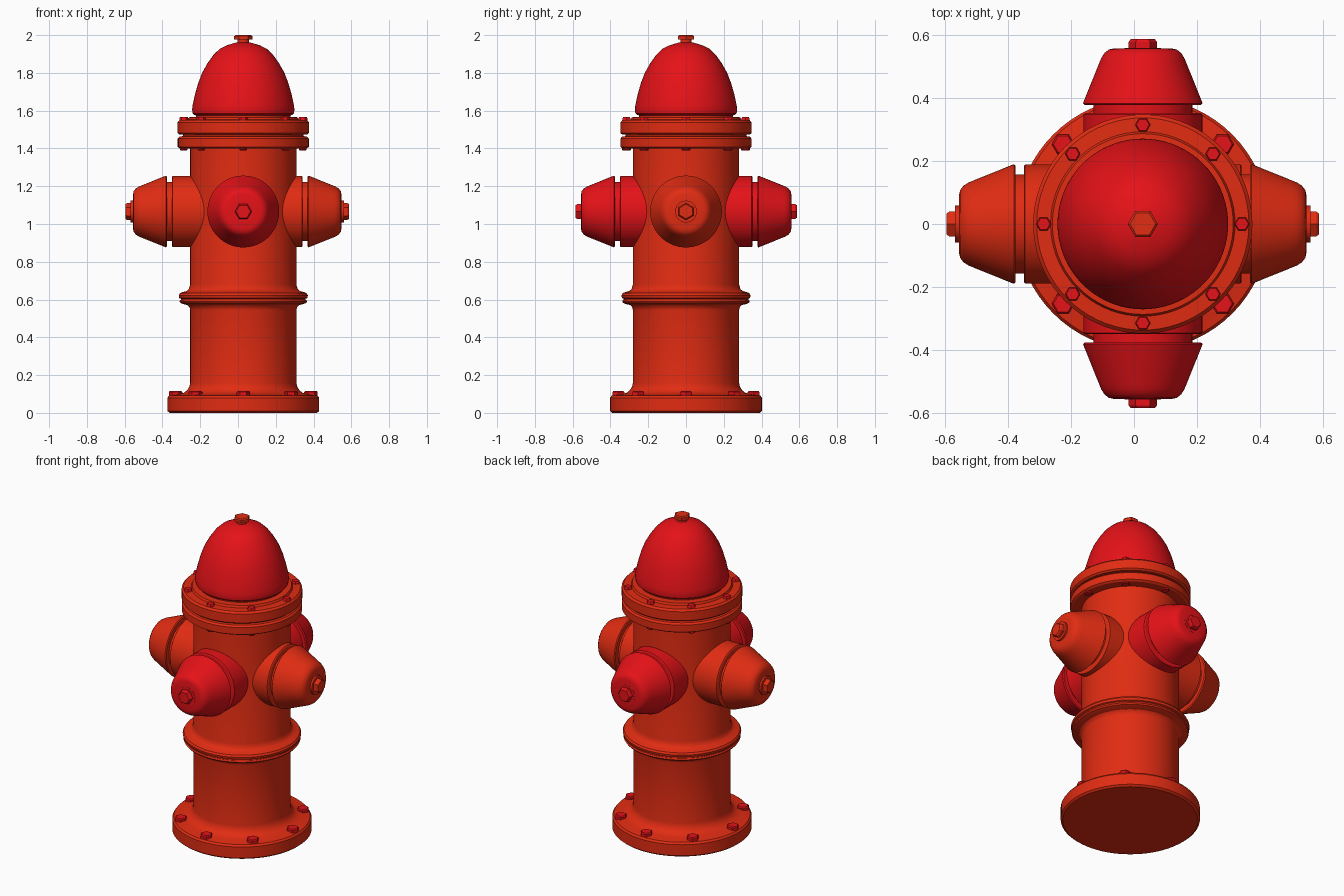
import bpy, math
from mathutils import Matrix, Vector

if "Cube" in bpy.data.objects:
    bpy.data.objects.remove(bpy.data.objects["Cube"])

CX = 0.028  # body axis sits slightly off the overall centre


def material(name, color):
    m = bpy.data.materials.new(name)
    m.diffuse_color = (*color, 1)
    m.use_nodes = True
    m.node_tree.nodes["Principled BSDF"].inputs["Base Color"].default_value = m.diffuse_color
    return m


ORANGE = material("orange_red_paint", (0.75, 0.025, 0.006))
RED = material("red_paint", (0.78, 0.006, 0.009))


def lathe(name, profile, mat, origin=(CX, 0, 0), axis=(0, 0, 1), seg=72):
    """Revolve (radius, height) points about an axis, with closed ends."""
    rot = Vector((0, 0, 1)).rotation_difference(Vector(axis)).to_matrix().to_4x4()
    xf = Matrix.Translation(origin) @ rot
    verts = [xf @ Vector((r * math.cos(2 * math.pi * i / seg),
                          r * math.sin(2 * math.pi * i / seg), h))
             for r, h in profile for i in range(seg)]
    faces = [(k * seg + i, k * seg + (i + 1) % seg,
              (k + 1) * seg + (i + 1) % seg, (k + 1) * seg + i)
             for k in range(len(profile) - 1) for i in range(seg)]
    last = (len(profile) - 1) * seg
    faces += [tuple(reversed(range(seg))), tuple(range(last, last + seg))]
    me = bpy.data.meshes.new(name)
    me.from_pydata(verts, [], faces)
    me.polygons.foreach_set("use_smooth", [True] * len(me.polygons))
    me.set_sharp_from_angle(angle=math.radians(32))
    me.materials.append(mat)
    ob = bpy.data.objects.new(name, me)
    bpy.context.collection.objects.link(ob)
    return ob


def bolt(name, r, h, mat, origin, axis=(0, 0, 1)):
    lathe(name, [(r, 0), (r, h * 0.75), (r * 0.85, h)], mat, origin, axis, seg=6)


def bolt_ring(name, radius, z, r, h, mat, axis=(0, 0, 1)):
    for i in range(8):
        a = i * math.pi / 4
        bolt(f"{name}_{i + 1}", r, h, mat,
             (CX + radius * math.cos(a), radius * math.sin(a), z), axis)


# Base flange and lower barrel, up to the lower half of the middle ring
lathe("lower_barrel", [
    (0.39, 0), (0.402, 0.01), (0.402, 0.08), (0.393, 0.092), (0.34, 0.1),
    (0.315, 0.106), (0.297, 0.12), (0.285, 0.14), (0.281, 0.16),
    (0.281, 0.545), (0.285, 0.56), (0.296, 0.571), (0.318, 0.576),
    (0.333, 0.582), (0.338, 0.59), (0.333, 0.598)], ORANGE)

# Upper barrel with the upper half of the middle ring
lathe("upper_barrel", [
    (0.33, 0.598), (0.33, 0.604), (0.339, 0.608), (0.342, 0.622), (0.335, 0.634),
    (0.32, 0.64), (0.3, 0.645), (0.288, 0.656), (0.281, 0.68),
    (0.281, 1.41)], ORANGE)

# Pair of bolted flanges under the bonnet
lathe("lower_flange", [
    (0.335, 1.4), (0.347, 1.408), (0.347, 1.452), (0.337, 1.463),
    (0.32, 1.465), (0.32, 1.476)], ORANGE)
lathe("upper_flange", [
    (0.337, 1.473), (0.348, 1.482), (0.348, 1.538), (0.337, 1.55),
    (0.293, 1.552), (0.287, 1.565), (0.25, 1.567), (0.25, 1.585)], ORANGE)

# Domed bonnet and operating nut
lathe("bonnet", [
    (0.24, 1.575), (0.257, 1.576), (0.268, 1.586), (0.271, 1.605), (0.268, 1.63),
    (0.256, 1.685), (0.239, 1.745), (0.218, 1.8), (0.19, 1.85), (0.158, 1.895),
    (0.125, 1.927), (0.09, 1.945), (0.055, 1.956), (0.04, 1.96)], RED)
lathe("nut_collar", [(0.03, 1.95), (0.03, 1.982)], ORANGE, seg=24)
bolt("operating_nut", 0.048, 0.024, ORANGE, (CX, 0, 1.976))

# Bolt circles
bolt_ring("base_bolt", 0.358, 0.09, 0.036, 0.026, RED)
bolt_ring("flange_bolt", 0.315, 1.546, 0.024, 0.02, RED)
bolt_ring("flange_lower_bolt", 0.315, 1.405, 0.024, 0.015, RED, (0, 0, -1))

# Four outlets: barrel, recessed neck, tapered cap and end nut
OUTLETS = [("left", (-1, 0, 0), ORANGE, 0.0), ("right", (1, 0, 0), ORANGE, -0.008),
           ("front", (0, -1, 0), RED, 0.0), ("back", (0, 1, 0), RED, 0.002)]
for side, axis, mat, shift in OUTLETS:
    vertical = axis[1] != 0
    o = Vector((CX if vertical else 0, 0, 1.066)) + Vector(axis) * shift
    lathe(f"{side}_outlet", [
        (0.189, 0.06), (0.189, 0.346), (0.183, 0.35), (0.157, 0.35),
        (0.157, 0.385)], mat, o, axis)
    lathe(f"{side}_outlet_cap", [
        (0.184, 0.376), (0.19, 0.381), (0.187, 0.389), (0.139, 0.508),
        (0.132, 0.525), (0.122, 0.541), (0.108, 0.552), (0.09, 0.556)],
        mat, o, axis)
    tip = 0.585 if vertical else 0.596
    lathe(f"{side}_cap_collar", [(0.058, 0.55), (0.058, tip - 0.028)],
          mat, o, axis, seg=24)
    bolt(f"{side}_cap_nut", 0.045, 0.036, mat, o + Vector(axis) * (tip - 0.036), axis)
